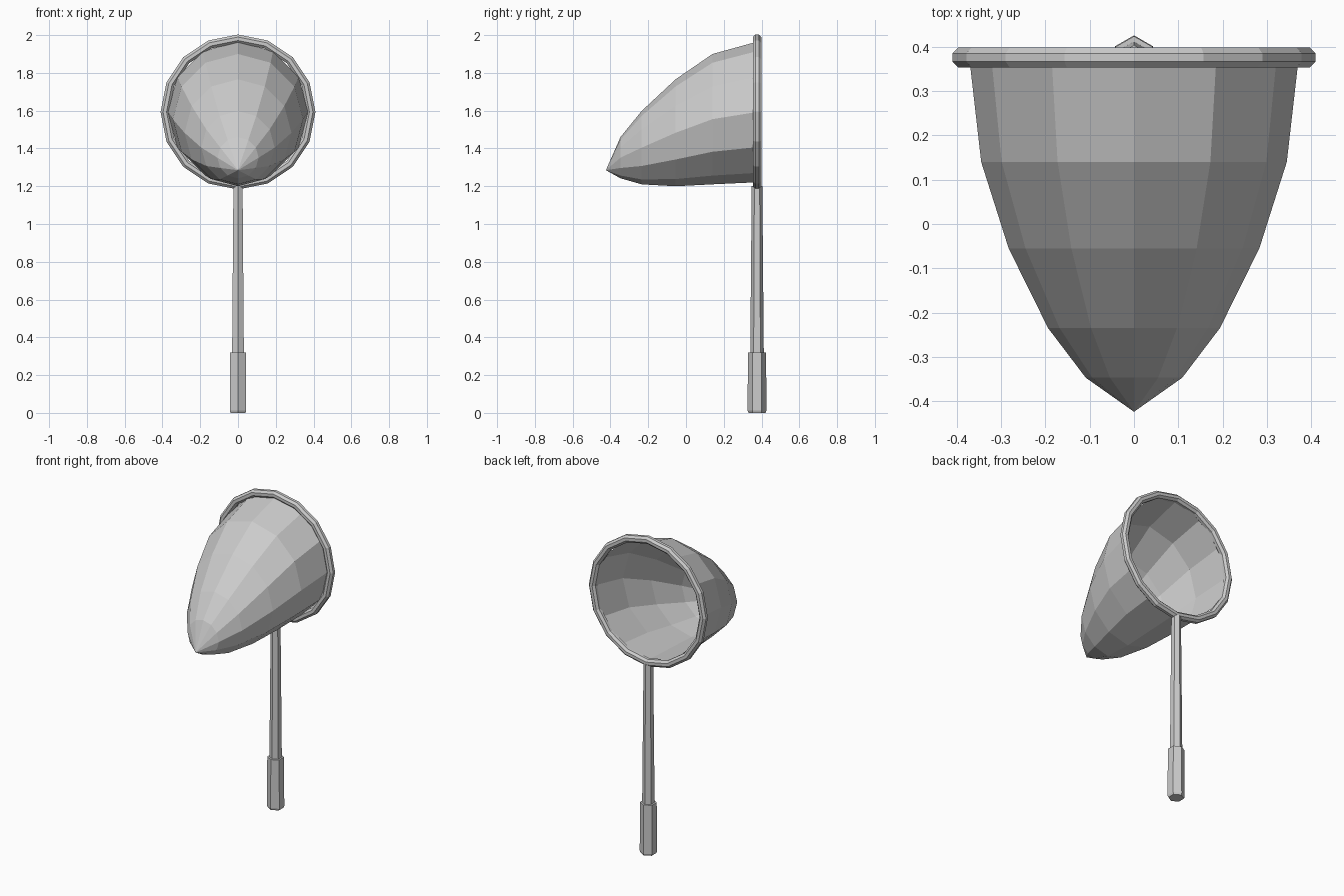
import bpy, bmesh, math

if "Cube" in bpy.data.objects:
    bpy.data.objects.remove(bpy.data.objects["Cube"])

HOOP_Y, HOOP_Z = 0.376, 1.593

grey = bpy.data.materials.new("light grey")
grey.diffuse_color = (0.6, 0.6, 0.6, 1)
grey.use_nodes = True
grey.node_tree.nodes["Principled BSDF"].inputs["Base Color"].default_value = grey.diffuse_color


def loft(name, rings, close_loop=False, cap_ends=False, tip=None):
    """Join equal-length rings of points with quads; optionally end in a tip."""
    bm = bmesh.new()
    loops = [[bm.verts.new(p) for p in ring] for ring in rings]
    pairs = list(zip(loops, loops[1:]))
    if close_loop:
        pairs.append((loops[-1], loops[0]))
    n = len(loops[0])
    for a, b in pairs:
        for i in range(n):
            j = (i + 1) % n
            bm.faces.new((a[i], a[j], b[j], b[i]))
    if cap_ends:
        bm.faces.new(loops[0])
        bm.faces.new(loops[-1])
    if tip:
        t = bm.verts.new(tip)
        for i in range(n):
            bm.faces.new((loops[-1][i], loops[-1][(i + 1) % n], t))
    bmesh.ops.recalc_face_normals(bm, faces=bm.faces)
    mesh = bpy.data.meshes.new(name)
    bm.to_mesh(mesh)
    bm.free()
    mesh.materials.append(grey)
    obj = bpy.data.objects.new(name, mesh)
    bpy.context.collection.objects.link(obj)
    return obj


def upright_ring(r, y, z, n):
    """Polygon in the xz plane with a corner at the top."""
    return [(r * math.sin(math.tau * i / n), y, z + r * math.cos(math.tau * i / n))
            for i in range(n)]


def flat_ring(r, z, n=6):
    """Polygon in the xy plane around the pole, with a corner facing front."""
    return [(r * math.sin(math.tau * i / n), HOOP_Y - r * math.cos(math.tau * i / n), z)
            for i in range(n)]


# Hoop: 16 sides, octagonal section with flat front and outer faces
section = [math.tau * (k + 0.5) / 8 for k in range(8)]
R, r = 0.3875, 0.0243
loft("hoop", [upright_ring(R + r * math.cos(a), HOOP_Y + r * math.sin(a), HOOP_Z, 16)
              for a in section], close_loop=True)

# Net bag: open 12-sided sock that droops to a point (radius, y, centre z)
bag = [(0.372, HOOP_Y, 1.593), (0.345, 0.14, 1.555), (0.283, -0.055, 1.483),
       (0.194, -0.235, 1.404), (0.109, -0.347, 1.351)]
loft("net_bag", [upright_ring(*b, 12) for b in bag], tip=(0, -0.424, 1.285))

# Pole and grip: six-sided
loft("pole", [flat_ring(0.036, 0.30), flat_ring(0.028, 1.20)], cap_ends=True)
loft("grip", [flat_ring(0.045, 0), flat_ring(0.05, 0.012), flat_ring(0.048, 0.32)],
     cap_ends=True)
